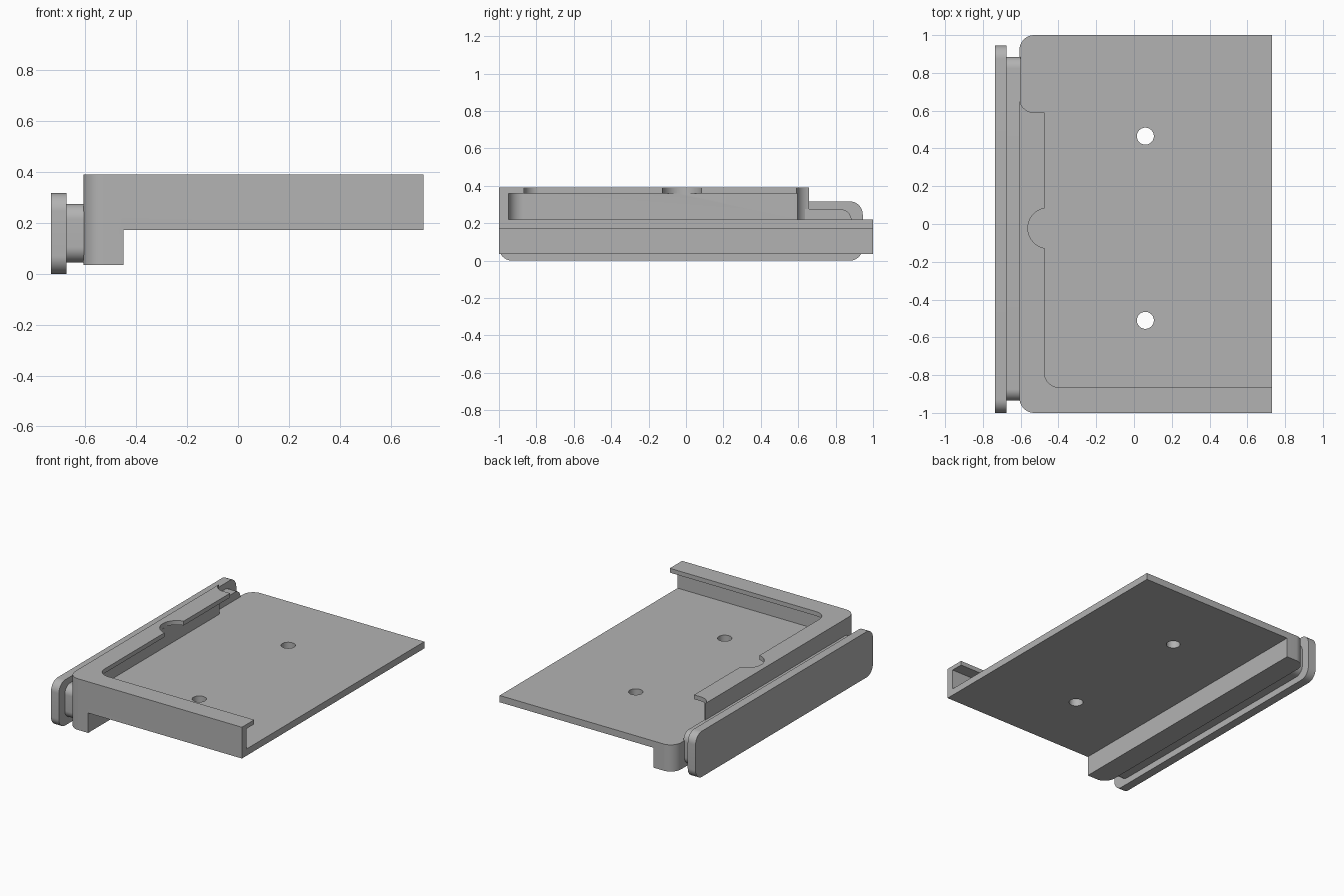
import bpy, bmesh, math

if "Cube" in bpy.data.objects:
    bpy.data.objects.remove(bpy.data.objects["Cube"])

grey = bpy.data.materials.new("plain_grey")
grey.use_nodes = True
colour = (0.45, 0.45, 0.45, 1)
grey.diffuse_color = colour
grey.node_tree.nodes["Principled BSDF"].inputs["Base Color"].default_value = colour


def rounded(u0, u1, v0, v1, radii):
    """Rectangle outline; radii run lower-left, lower-right, upper-right, upper-left."""
    corners = [(u0, v0, 1, 1), (u1, v0, -1, 1), (u1, v1, -1, -1), (u0, v1, 1, -1)]
    points = []
    for i, ((u, v, su, sv), r) in enumerate(zip(corners, radii)):
        if r == 0:
            points.append((u, v))
            continue
        for k in range(13):
            a = math.pi + (i + k / 12) * math.pi / 2
            points.append((u + su * r + r * math.cos(a), v + sv * r + r * math.sin(a)))
    return points


def circle(u, v, r, n=48):
    return [(u + r * math.cos(math.tau * k / n), v + r * math.sin(math.tau * k / n))
            for k in range(n)]


def prism(name, outline, w0, w1, along_x=False):
    """Extrude an outline along z, or along x with the outline in y and z."""
    bm = bmesh.new()
    place = (lambda u, v: (w0, u, v)) if along_x else (lambda u, v: (u, v, w0))
    face = bm.faces.new([bm.verts.new(place(u, v)) for u, v in outline])
    top = bmesh.ops.extrude_face_region(bm, geom=[face])["geom"]
    shift = (w1 - w0, 0, 0) if along_x else (0, 0, w1 - w0)
    bmesh.ops.translate(bm, vec=shift, verts=[g for g in top if isinstance(g, bmesh.types.BMVert)])
    bmesh.ops.recalc_face_normals(bm, faces=bm.faces)
    mesh = bpy.data.meshes.new(name)
    bm.to_mesh(mesh)
    bm.free()
    mesh.materials.append(grey)
    obj = bpy.data.objects.new(name, mesh)
    bpy.context.collection.objects.link(obj)
    return obj


def activate(obj):
    bpy.ops.object.select_all(action="DESELECT")
    obj.select_set(True)
    bpy.context.view_layer.objects.active = obj


def combine(target, tool, operation):
    mod = target.modifiers.new(operation, "BOOLEAN")
    mod.operation, mod.solver, mod.object = operation, "EXACT", tool
    activate(target)
    bpy.ops.object.modifier_apply(modifier=mod.name)
    bpy.data.objects.remove(tool)


LEFT, RIGHT, R = -0.607, 0.73, 0.08
FLOOR, TOP = 0.22, 0.39

# Tray block with rounded corners along the mounting side
tray = prism("tray", rounded(LEFT, RIGHT, -1, 1, (R, 0, 0, R)), 0.173, TOP)

# Undercut pocket, opening between the lips, and the cleared open end
cuts = [
    prism("pocket", rounded(-0.56, 1, -0.95, 1.2, (R, 0, 0, 0)), FLOOR, 0.36),
    prism("opening", rounded(-0.475, 1, -0.865, 1.2, (R, 0, 0, 0)), 0.3, 0.5),
    prism("open_end", rounded(LEFT - 0.001, 1, 0.59, 1.2, (R, 0, 0, 0)), FLOOR, 0.5),
    prism("thumb_notch", circle(-0.455, -0.022, 0.107), 0.355, 0.5),
]
# Screw holes through the floor
cuts += [prism("screw_hole", circle(0.06, y, 0.045), 0.1, 0.3) for y in (0.465, -0.51)]
for cut in cuts:
    combine(tray, cut, "DIFFERENCE")

# Solid skirt below the mounting side
skirt = prism("skirt", rounded(LEFT, -0.45, -1, 1, (R, 0, 0, R)), 0.035, 0.2)
combine(tray, skirt, "UNION")

# Neck and outer flange of the slide mount
neck = prism("mount_neck", rounded(-0.935, 0.885, 0.045, 0.275, (0.06,) * 4), -0.68, -0.6, True)
flange = prism("mount_flange", rounded(-1, 0.945, 0, 0.317, (0.07,) * 4), -0.735, -0.675, True)

for obj in (tray, neck, flange):
    activate(obj)
    bpy.ops.object.shade_smooth_by_angle(angle=math.radians(30))
